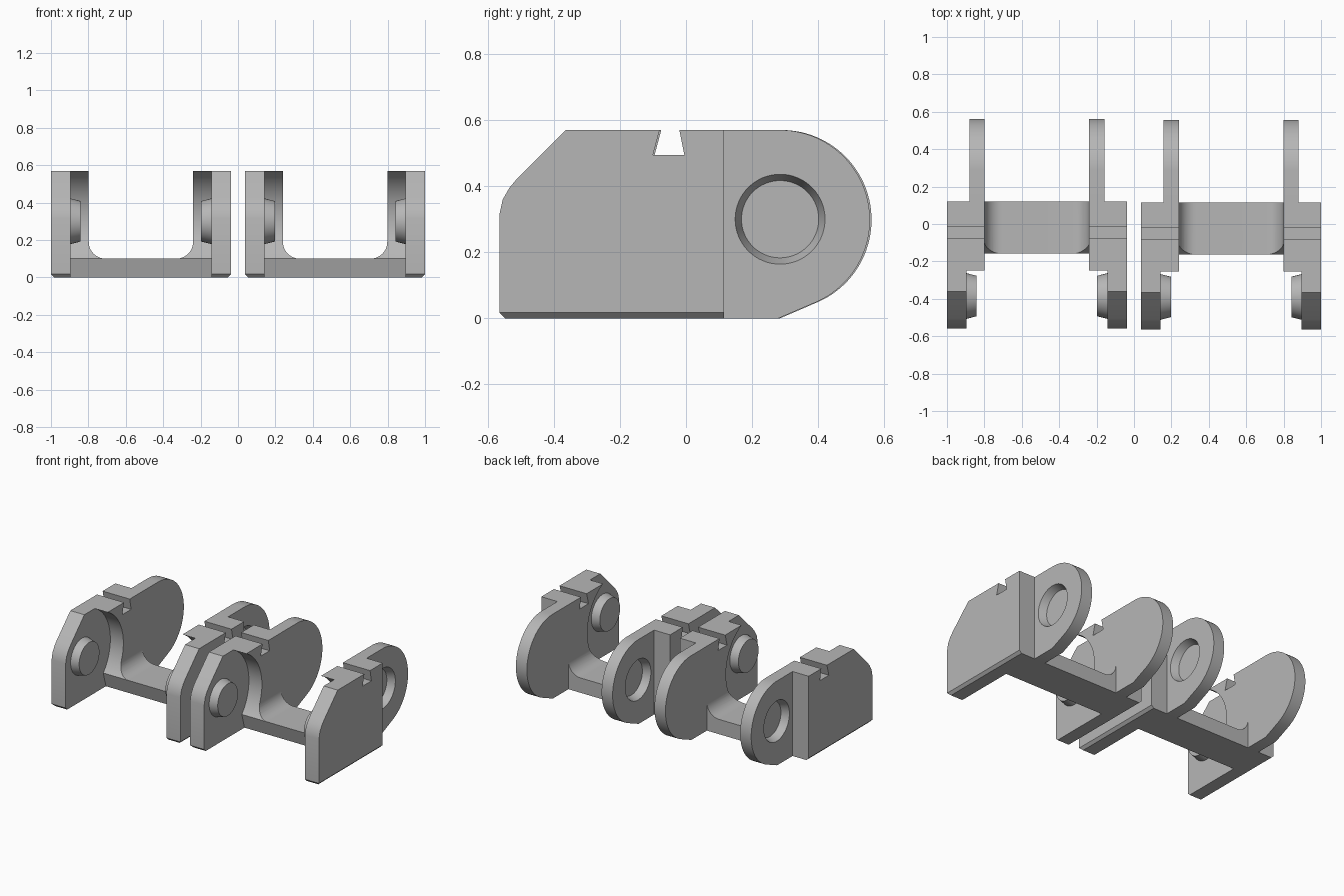
import bpy, bmesh
from math import sin, cos, asin, radians, pi
from mathutils import Matrix

cube = bpy.data.objects.get("Cube")
if cube:
    bpy.data.objects.remove(cube)

grey = bpy.data.materials.new("plain grey")
grey.use_nodes = True
grey.diffuse_color = (0.47, 0.47, 0.47, 1)
grey.node_tree.nodes["Principled BSDF"].inputs["Base Color"].default_value = grey.diffuse_color

# Half widths of one link, and its main heights
OUTER, EAR, REAR, INNER = 0.481, 0.376, 0.361, 0.279
TOP, BACK, FLOOR = 0.57, 0.115, 0.1
PIVOT_Z, PEG_Y, HOLE_Y = 0.3, -0.39, 0.285
NOTCH = [(-0.02, TOP), (-0.005, 0.495), (-0.1, 0.495), (-0.08, TOP)]


def arc(cx, cy, r, a, b, n):
    """Points on an arc from angle a to angle b (radians)."""
    steps = [a + (b - a) * i / n for i in range(n + 1)]
    return [(cx + r * cos(t), cy + r * sin(t)) for t in steps]


def finish(name, bm):
    bmesh.ops.recalc_face_normals(bm, faces=bm.faces)
    mesh = bpy.data.meshes.new(name)
    bm.to_mesh(mesh)
    bm.free()
    mesh.materials.append(grey)
    ob = bpy.data.objects.new(name, mesh)
    bpy.context.collection.objects.link(ob)
    return ob


def prism(name, profile, a, b, axis="x", chamfer=None):
    """Extrude a profile from a to b: (y, z) along x, or (x, z) along y."""
    bm = bmesh.new()
    place = (lambda p: (a, *p)) if axis == "x" else (lambda p: (p[0], a, p[1]))
    face = bm.faces.new([bm.verts.new(place(p)) for p in profile])
    moved = bmesh.ops.extrude_face_region(bm, geom=[face])["geom"]
    step = (b - a, 0, 0) if axis == "x" else (0, b - a, 0)
    bmesh.ops.translate(bm, vec=step, verts=[v for v in moved if isinstance(v, bmesh.types.BMVert)])
    if chamfer:
        bmesh.ops.recalc_face_normals(bm, faces=bm.faces)
        edges = [e for e in bm.edges if chamfer(e)]
        bmesh.ops.bevel(bm, geom=edges, offset=0.017, segments=1, affect="EDGES")
    return finish(name, bm)


def cone(name, r1, r2, x1, x2, y):
    """Round taper lying along x, radius r1 at x1 and r2 at x2."""
    bm = bmesh.new()
    turn = Matrix.Rotation(pi / 2 if x2 > x1 else -pi / 2, 4, "Y")
    bmesh.ops.create_cone(bm, cap_ends=True, segments=64, radius1=r1, radius2=r2, depth=abs(x2 - x1),
                          matrix=Matrix.Translation(((x1 + x2) / 2, y, PIVOT_Z)) @ turn)
    return finish(name, bm)


def boolean(ob, tool, operation):
    mod = ob.modifiers.new("cut", "BOOLEAN")
    mod.object, mod.operation, mod.solver = tool, operation, "EXACT"
    bpy.context.view_layer.objects.active = ob
    bpy.ops.object.modifier_apply(modifier=mod.name)
    bpy.data.objects.remove(tool)


def make_link(side, ox, oy):
    parts = []

    # U-shaped core: two blocks joined by a filleted crossbar, hollowed in front
    f = 0.09
    right = arc(INNER - f, FLOOR + f, f, -pi / 2, 0, 12) + [(INNER, TOP + 0.1), (EAR, TOP + 0.1), (EAR, -0.1)]
    section = right + [(-x, z) for x, z in reversed(right)]
    core = prism(side + "_core", section, -0.6, 0.3, "y")
    hollow = 0.302
    top_angle = asin((TOP - PIVOT_Z) / hollow)
    low_angle = asin((FLOOR - PIVOT_Z) / hollow)
    outline = ([(-0.135, 0), (BACK, 0), (BACK, TOP)] + NOTCH
               + arc(PEG_Y, PIVOT_Z, hollow, top_angle, low_angle, 32))
    boolean(core, prism("core_outline", outline, -0.6, 0.6), "INTERSECT")
    parts.append(core)

    plate = ([(-0.565, 0), (BACK, 0), (BACK, TOP)] + NOTCH
             + [(-0.365, TOP), (-0.51, 0.425), (-0.535, 0.395), (-0.555, 0.36), (-0.565, 0.315)])
    ear = [(BACK, 0), (0.28, 0)] + arc(HOLE_Y, PIVOT_Z - 0.002, 0.272, radians(-65), pi / 2, 48) + [(BACK, TOP)]

    for s, hand in ((1, "left"), (-1, "right")):
        name = side + "_" + hand

        # Outer plate with chamfered lower rim
        def rim(e):
            mid = (e.verts[0].co + e.verts[1].co) / 2
            return max(v.co.z for v in e.verts) < 0.001 and (abs(mid.x) > OUTER - 0.001 or mid.y < -0.56)
        parts.append(prism(name + "_plate", plate, s * EAR, s * OUTER, chamfer=rim))

        # Tapered peg on the inside of the plate
        parts.append(cone(name + "_peg", 0.122, 0.108, s * EAR, s * (EAR - 0.054), PEG_Y))

        # Rounded rear ear with a blind tapered socket
        rear = prism(name + "_rear_ear", ear, s * INNER, s * REAR)
        boolean(rear, cone("socket", 0.117, 0.14, s * (REAR - 0.05), s * (REAR + 0.01), HOLE_Y), "DIFFERENCE")
        parts.append(rear)

    for ob in parts:
        ob.location = (ox, oy, 0)
        bpy.ops.object.select_all(action="DESELECT")
        ob.select_set(True)
        bpy.context.view_layer.objects.active = ob
        bpy.ops.object.shade_smooth_by_angle(angle=radians(25))


make_link("right_link", -0.519, 0.005)
make_link("left_link", 0.519, 0)
